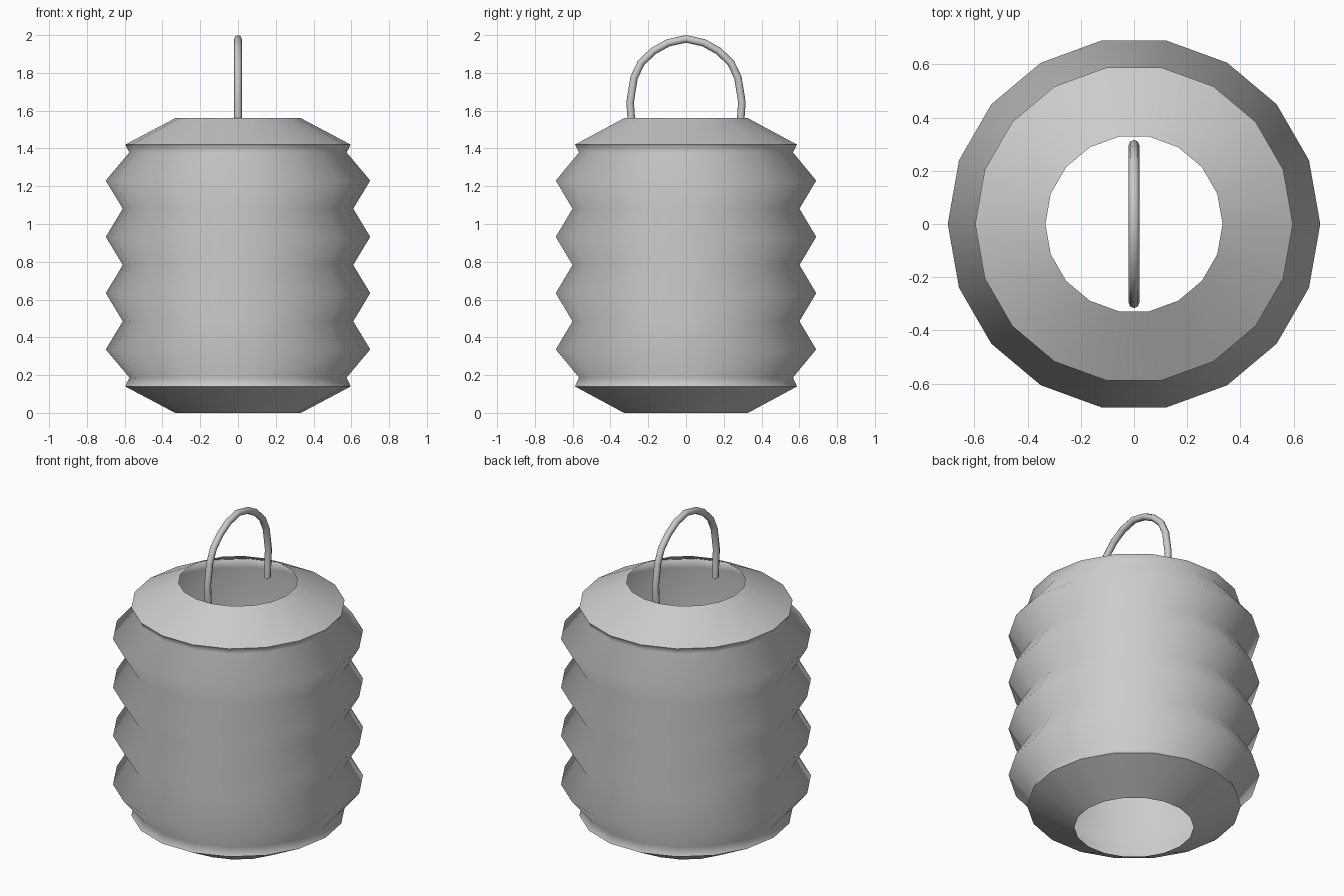
import bpy, math

if "Cube" in bpy.data.objects:
    bpy.data.objects.remove(bpy.data.objects["Cube"])

SIDES = 18

# Lantern shell: pleated profile (radius, height), bottom to top
profile = [(0.333, 0.0), (0.597, 0.14), (0.575, 0.187)]
for i in range(4):
    z = 0.336 + 0.298 * i
    profile.append((0.70, z))
    profile.append((0.61 if i < 3 else 0.575, z + 0.149))
profile += [(0.597, 1.42), (0.333, 1.56)]

verts, faces = [], []
for r, z in profile:
    for k in range(SIDES):
        a = 2 * math.pi * k / SIDES
        verts.append((r * math.cos(a), r * math.sin(a), z))
for j in range(len(profile) - 1):
    for k in range(SIDES):
        n = (k + 1) % SIDES
        faces.append((j * SIDES + k, j * SIDES + n,
                      (j + 1) * SIDES + n, (j + 1) * SIDES + k))
mesh = bpy.data.meshes.new("lantern_shell")
mesh.from_pydata(verts, [], faces)
shell = bpy.data.objects.new("lantern_shell", mesh)
bpy.context.collection.objects.link(shell)
bpy.context.view_layer.objects.active = shell
shell.select_set(True)
bpy.ops.object.shade_smooth_by_angle(angle=math.radians(75))

# Wire handle: mirrored half path (y, z) with its ends hanging inside the opening
half = [(0.285, 1.475), (0.29, 1.56), (0.296, 1.645), (0.275, 1.775),
        (0.238, 1.853), (0.172, 1.916), (0.095, 1.959)]
path = [(-y, z) for y, z in half] + [(0, 1.98)] + half[::-1]
curve = bpy.data.curves.new("handle", 'CURVE')
curve.dimensions = '3D'
curve.bevel_depth = 0.02
curve.bevel_resolution = 2
curve.use_fill_caps = True
spline = curve.splines.new('POLY')
spline.points.add(len(path) - 1)
for p, (y, z) in zip(spline.points, path):
    p.co = (0, y, z, 1)
spline.use_smooth = True
handle = bpy.data.objects.new("handle", curve)
bpy.context.collection.objects.link(handle)
